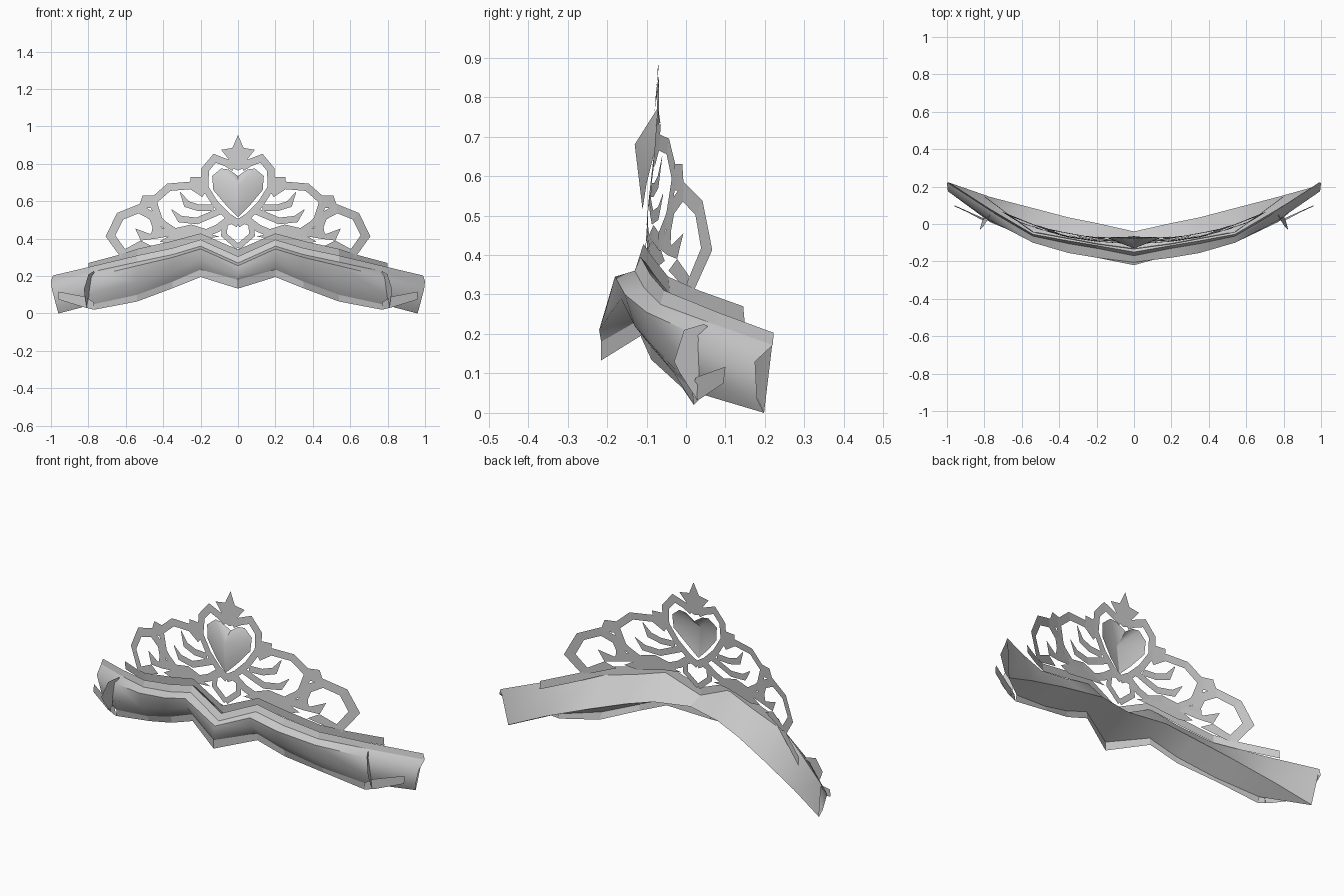
import bpy, math
from mathutils import Vector

cube = bpy.data.objects.get("Cube")
if cube:
    bpy.data.objects.remove(cube, do_unlink=True)

# Single silver-grey material
silver = bpy.data.materials.new("silver_grey")
silver.use_nodes = True
GREY = (0.6, 0.6, 0.6, 1)
silver.diffuse_color = GREY
silver.node_tree.nodes["Principled BSDF"].inputs["Base Color"].default_value = GREY


def add_mesh(name, verts, faces, smooth=None):
    me = bpy.data.meshes.new(name)
    me.from_pydata([tuple(v) for v in verts], [], faces)
    me.materials.append(silver)
    ob = bpy.data.objects.new(name, me)
    bpy.context.collection.objects.link(ob)
    if smooth:
        bpy.ops.object.select_all(action='DESELECT')
        ob.select_set(True)
        bpy.context.view_layer.objects.active = ob
        bpy.ops.object.shade_smooth_by_angle(angle=math.radians(smooth))
    return ob


def loft(name, rows, smooth=None):
    """Skin rows of points; rows run from the centre to the left and are mirrored."""
    full = [[(-x, y, z) for x, y, z in r] for r in rows[:0:-1]] + rows
    n = len(rows[0])
    verts = [p for r in full for p in r]
    faces = [(i * n + j, i * n + j + 1, (i + 1) * n + j + 1, (i + 1) * n + j)
             for i in range(len(full) - 1) for j in range(n - 1)]
    return add_mesh(name, verts, faces, smooth)


def sheet_y(x, z):
    """Depth of the curved sheet that carries the filigree."""
    return -0.105 + 0.07 * (z - 0.4) + 0.27 * x * x + 0.14 * x ** 4


def plate(name, pts, side=1):
    verts = [(side * x, sheet_y(x, z), z) for x, z in pts]
    return add_mesh(name, verts, [tuple(range(len(pts)))[::side]])


def ribbon(name, pts, width, side=1, taper=False):
    """Flat strip of constant or tapering width that follows a path on the sheet."""
    p = [Vector(q) for q in pts]
    verts, last = [], len(p) - 1
    for i, q in enumerate(p):
        a = (q - p[i - 1]).normalized() if i else (p[1] - q).normalized()
        b = (p[i + 1] - q).normalized() if i < last else a
        t = (a + b).normalized()
        n = Vector((-t.y, t.x))
        w = width / 2 / max(0.6, n.dot(Vector((-a.y, a.x))))
        if taper and i == 0:
            w *= 0.1
        for s in (-1, 1):
            c = q + n * w * s
            verts.append((side * c.x, sheet_y(c.x, c.y), c.y))
    faces = [(2 * i, 2 * i + 2, 2 * i + 3, 2 * i + 1)[::side] for i in range(last)]
    return add_mesh(name, verts, faces)


# Band sections: lip top, lip base, upper bulge, lower bulge, bulge base, as (y, z)
xs = [0, .2, .35, .54, .77, .99]
sections = [
    [(-.15, .305), (-.17, .27), (-.205, .255), (-.22, .21), (-.215, .18)],
    [(-.115, .395), (-.13, .36), (-.18, .345), (-.165, .29), (-.12, .235)],
    [(-.09, .35), (-.105, .315), (-.155, .30), (-.13, .22), (-.09, .17)],
    [(-.055, .31), (-.065, .275), (-.10, .255), (-.085, .17), (-.03, .10)],
    [(.08, .255), (.07, .225), (.02, .20), (.01, .11), (.03, .05)],
    [(.222, .203), (.22, .172), (.175, .13), (.18, .035), (.198, 0)],
]
band_x = [[x] * 5 for x in xs]
band_x[-1] = [.99, 1.0, .995, .97, .96]
band = [[(x, y, z) for x, (y, z) in zip(bx, s)] for bx, s in zip(band_x, sections)]
loft("top_lip", [r[:2] for r in band])
loft("band_front", [r[1:] for r in band], 50)

# Sloping inner wall and underside that close the band
wall_low = [(-.04, .27), (.005, .26), (.035, .22), (.085, .16), (.145, .08), (.198, .002)]
loft("band_back", [[r[0], (r[4][0], y, z), r[4]] for r, (y, z) in zip(band, wall_low)], 30)

# Lower lip below the bulge
low = [(-.215, .133), (-.115, .195), (-.088, .135), (-.01, .064), (.02, .02)]
loft("lower_lip", [[r[4], (r[4][0], y, z)] for r, (y, z) in zip(band, low)])

# Base strip of the filigree, standing just behind the top lip
base = [(0, -.135, .342), (.2, -.108, .428), (.35, -.08, .388),
        (.54, -.045, .345), (.65, .033, .31), (.8, .145, .27)]
loft("filigree_base", [[(x, y, z), (x, y + .004, z - .045)] for x, y, z in base])

# Faceted heart gem
half = [(0, -.065, .735), (.05, -.07, .77), (.09, -.07, .775), (.138, -.075, .735),
        (.132, -.08, .66), (.065, -.10, .58), (0, -.11, .515)]
rim = half + [(-x, y, z) for x, y, z in half[-2:0:-1]]
n = len(rim)
add_mesh("heart_gem", rim + [(0, -.13, .68)],
         [(i, n, (i + 1) % n) for i in range(n)], 30)

# Star finial
star = [(0, .955), (.03, .885), (.09, .875), (.05, .825), (.06, .79), (0, .765)]
plate("star", star + [(-x, z) for x, z in star[-2:0:-1]])

# Filigree strips: name, width, tapered tip, path as (x, z)
strips = [
    ("outer_loop", .045, False, [(.61, .315), (.682, .415), (.63, .52), (.53, .56),
                                 (.455, .52), (.43, .45)]),
    ("middle_loop", .04, False, [(.42, .49), (.455, .60), (.37, .675), (.25, .685), (.18, .64)]),
    ("crown_loop", .04, False, [(.18, .64), (.175, .77), (.125, .83), (.06, .805), (.02, .78)]),
    ("heart_frame", .035, False, [(.18, .68), (.12, .585), (.055, .52), (0, .485)]),
    ("leaf_scroll", .035, True, [(.31, .65), (.275, .585), (.21, .565), (.13, .565)]),
    ("inner_scroll", .035, True, [(.355, .555), (.31, .505), (.22, .495), (.16, .52), (.09, .55)]),
    ("lower_scroll", .04, False, [(.46, .445), (.36, .43), (.25, .455), (.17, .43),
                                  (.11, .455), (.05, .50)]),
    ("small_heart_frame", .03, False, [(0, .355), (.075, .42), (.07, .48), (.035, .495), (0, .475)]),
    ("side_stem", .035, False, [(.34, .44), (.40, .48), (.44, .52)]),
]
# Filigree plates: name, outline as (x, z)
plates = [
    ("corner_tab", [(.45, .63), (.51, .63), (.535, .56), (.45, .565)]),
    ("shoulder_tab", [(.185, .73), (.255, .73), (.25, .67), (.18, .66)]),
    ("loop_leaf", [(.33, .42), (.42, .45), (.47, .425), (.55, .455), (.52, .39), (.44, .40)]),
    ("stem_plate", [(.10, .41), (.20, .44), (.34, .43), (.42, .385), (.35, .37), (.2, .40)]),
    ("foot_plate", [(.46, .36), (.52, .39), (.63, .33), (.60, .31)]),
]
for side, tag in ((1, "left"), (-1, "right")):
    for name, width, taper, pts in strips:
        ribbon(f"{name}_{tag}", pts, width, side, taper)
    for name, pts in plates:
        plate(f"{name}_{tag}", pts, side)

    # Angled clasp plate near each end of the band
    clasp = [(-.005, .21), (.045, .225), (.07, .21), (.03, .18), (.035, .05),
             (.03, .03), (-.015, .10), (-.03, .13)]
    add_mesh(f"clasp_{tag}",
             [(side * (.81 - .5 * y + (.12 - z) * .15), y, z) for y, z in clasp],
             [tuple(range(8))])

    # Pointed tail running out from the lower lip
    tail = [(.77, .02, .02), (.83, .035, .035), (.96, .095, .075), (.96, .10, .117),
            (.82, .025, .09), (.77, .015, .06)]
    add_mesh(f"tail_{tag}", [(side * x, y, z) for x, y, z in tail], [tuple(range(6))])
